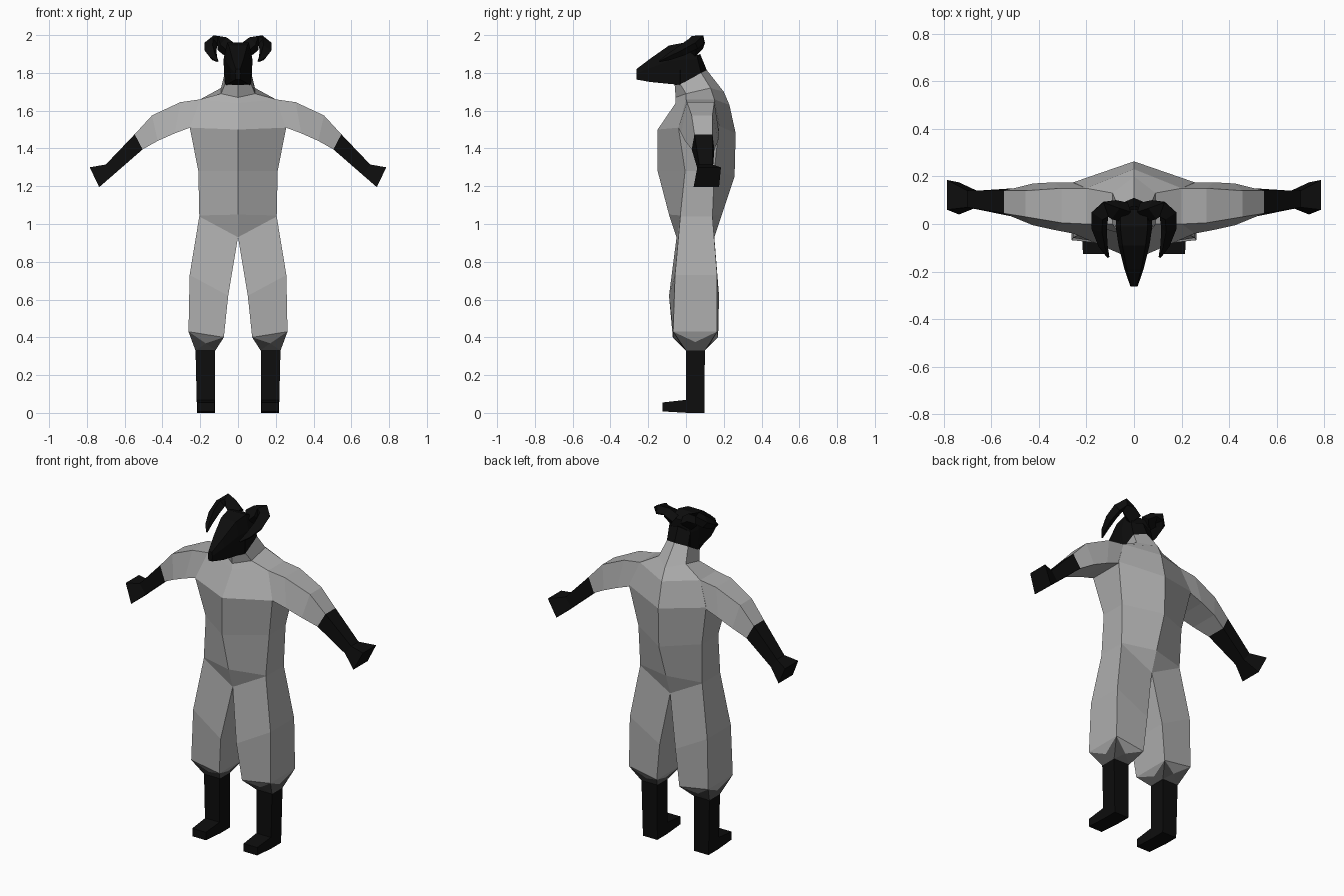
import bpy, bmesh
from mathutils import Vector

if "Cube" in bpy.data.objects:
    bpy.data.objects.remove(bpy.data.objects["Cube"])


def material(name, v):
    m = bpy.data.materials.new(name)
    m.diffuse_color = (v, v, v, 1)
    m.use_nodes = True
    m.node_tree.nodes["Principled BSDF"].inputs["Base Color"].default_value = m.diffuse_color
    return m


WOOL = material("light grey wool", 0.42)
HEM = material("dark grey hem", 0.1)
BLACK = material("black", 0.004)


def finish(name, bm, mats, mirror):
    bmesh.ops.recalc_face_normals(bm, faces=bm.faces)
    me = bpy.data.meshes.new(name)
    bm.to_mesh(me)
    bm.free()
    ob = bpy.data.objects.new(name, me)
    bpy.context.collection.objects.link(ob)
    for m in mats:
        me.materials.append(m)
    if mirror:
        ob.modifiers.new("mirror", "MIRROR").use_mirror_merge = False
    return ob


def loft(name, rings, mats, slots=None, caps=(True, True), mirror=False):
    """Skin a list of equal rings; slots gives the material of each segment."""
    bm = bmesh.new()
    vs = [[bm.verts.new(p) for p in r] for r in rings]
    n = len(vs[0])
    slots = slots or [0] * (len(vs) - 1)
    for s, a, b in zip(slots, vs, vs[1:]):
        for i in range(n):
            j = (i + 1) % n
            bm.faces.new((a[i], a[j], b[j], b[i])).material_index = s
    for cap, r, s in ((caps[0], vs[0], slots[0]), (caps[1], vs[-1], slots[-1])):
        if cap:
            bm.faces.new(r).material_index = s
    return finish(name, bm, mats, mirror)


def six(fy, fz, sx, yf, zf, yb, zb, by, bz):
    """Symmetric ring: front ridge, two side corners each side, back ridge."""
    return [(0, fy, fz), (sx, yf, zf), (sx, yb, zb),
            (0, by, bz), (-sx, yb, zb), (-sx, yf, zf)]


# Torso from crotch to collar
chest = six(-.15, 1.5, .255, -.04, 1.51, .175, 1.52, .263, 1.48)
shoulders = six(-.055, 1.64, .2, 0, 1.66, .15, 1.66, .23, 1.63)
neck_top = six(-.06, 1.735, .07, -.03, 1.74, .08, 1.8, .11, 1.815)
loft("torso", [
    six(-.05, .93, .205, -.03, 1.04, .14, 1.04, .15, .93),
    six(-.09, 1.05, .205, -.03, 1.045, .14, 1.045, .19, 1.05),
    six(-.15, 1.28, .21, -.005, 1.28, .15, 1.28, .257, 1.25),
    chest, shoulders,
    six(-.055, 1.67, .09, 0, 1.69, .13, 1.72, .2, 1.70),
    neck_top,
], [WOOL])

# Dark neck joining the head
loft("neck", [neck_top, six(-.06, 1.82, .07, -.03, 1.85, .06, 1.88, .075, 1.9)],
     [BLACK])


# Arms with dark forearms and hands
def arm_ring(xt, zt, xb, zb, tf, tb, bf, bb):
    return [(xt, tf, zt), (xt, tb, zt), (xb, bb, zb), (xb, bf, zb)]


loft("arm", [
    arm_ring(.2, 1.66, .255, 1.51, 0, .15, -.04, .175),
    arm_ring(.305, 1.645, .335, 1.48, .005, .15, -.025, .175),
    arm_ring(.455, 1.575, .425, 1.44, .03, .14, -.005, .17),
    arm_ring(.547, 1.475, .505, 1.395, .045, .14, .03, .15),
    arm_ring(.70, 1.315, .66, 1.26, .07, .14, .07, .14),
    arm_ring(.785, 1.30, .735, 1.195, .06, .185, .04, .175),
], [WOOL, BLACK], [0, 0, 0, 1, 1], caps=(False, True), mirror=True)


# Baggy trouser legs: inner front, outer front, outer back, inner back
def leg_ring(xi, zi, xo, zo, fi, fo, bo, bi):
    return [(xi, fi, zi), (xo, fo, zo), (xo, bo, zo), (xi, bi, zi)]


knee = leg_ring(.075, .40, .262, .43, -.07, -.068, .165, .17)
cuff = leg_ring(.12, .33, .225, .33, 0, 0, .1, .1)
loft("trouser_leg", [
    leg_ring(0, .93, .205, 1.04, -.05, -.03, .14, .15),
    leg_ring(.052, .62, .256, .73, -.09, -.058, .165, .175),
    knee,
], [WOOL], caps=(False, False), mirror=True)

# Gathered hem, wool dipping into the dark edge on each side
bm = bmesh.new()
a = [bm.verts.new(p) for p in knee]
b = [bm.verts.new(p) for p in cuff]
for i in range(4):
    j = (i + 1) % 4
    top, low = (a[i].co + a[j].co) / 2, (b[i].co + b[j].co) / 2
    m = bm.verts.new(top.lerp(low, .55))
    bm.faces.new((a[i], a[j], m))
    for f in ((a[i], m, b[i]), (m, a[j], b[j]), (m, b[j], b[i])):
        bm.faces.new(f).material_index = 1
bm.faces.new(b).material_index = 1
finish("trouser_hem", bm, [WOOL, HEM], True)


# Shins and feet
def box_ring(x0, x1, y0, y1, z):
    return [(x0, y0, z), (x1, y0, z), (x1, y1, z), (x0, y1, z)]


loft("shin", [box_ring(.122, .217, 0, .097, 0), box_ring(.122, .225, 0, .1, .335)],
     [BLACK], mirror=True)
loft("foot", [
    [(.122, .01, 0), (.217, .01, 0), (.217, .01, .07), (.122, .01, .07)],
    [(.125, -.125, .008), (.215, -.125, .008), (.215, -.125, .055), (.125, -.125, .055)],
], [BLACK], mirror=True)


# Head tapering to the muzzle
def head_ring(y, wt, wb, zb, zt):
    zm = zb + (zt - zb) * .6
    return [(wb, y, zb), (wt, y, zm), (wt * .75, y, zt),
            (-wt * .75, y, zt), (-wt, y, zm), (-wb, y, zb)]


loft("head", [
    head_ring(-.263, .015, .012, 1.765, 1.82),
    head_ring(-.19, .04, .035, 1.752, 1.875),
    head_ring(-.09, .065, .05, 1.742, 1.945),
    head_ring(-.01, .077, .07, 1.735, 1.96),
    head_ring(.06, .072, .07, 1.78, 1.935),
], [BLACK])

# Curled horns sweeping out, then forward and down
path = [((.04, .05, 1.92), .035), ((.085, .06, 1.955), .034), ((.118, .062, 1.975), .032),
        ((.143, .04, 1.955), .03), ((.146, -.02, 1.92), .026),
        ((.13, -.09, 1.885), .016), ((.108, -.14, 1.862), .004)]
pts = [Vector(p) for p, r in path]
rings = []
for k, (p, r) in enumerate(path):
    t = (pts[min(k + 1, len(pts) - 1)] - pts[max(k - 1, 0)]).normalized()
    u = t.cross(Vector((-.7, .3, -1))).normalized()
    w = t.cross(u)
    rings.append([pts[k] + u * r * c + w * r * .7 * d
                  for c, d in ((1, 1), (-1, 1), (-1, -1), (1, -1))])
loft("horn", rings, [BLACK], mirror=True)
